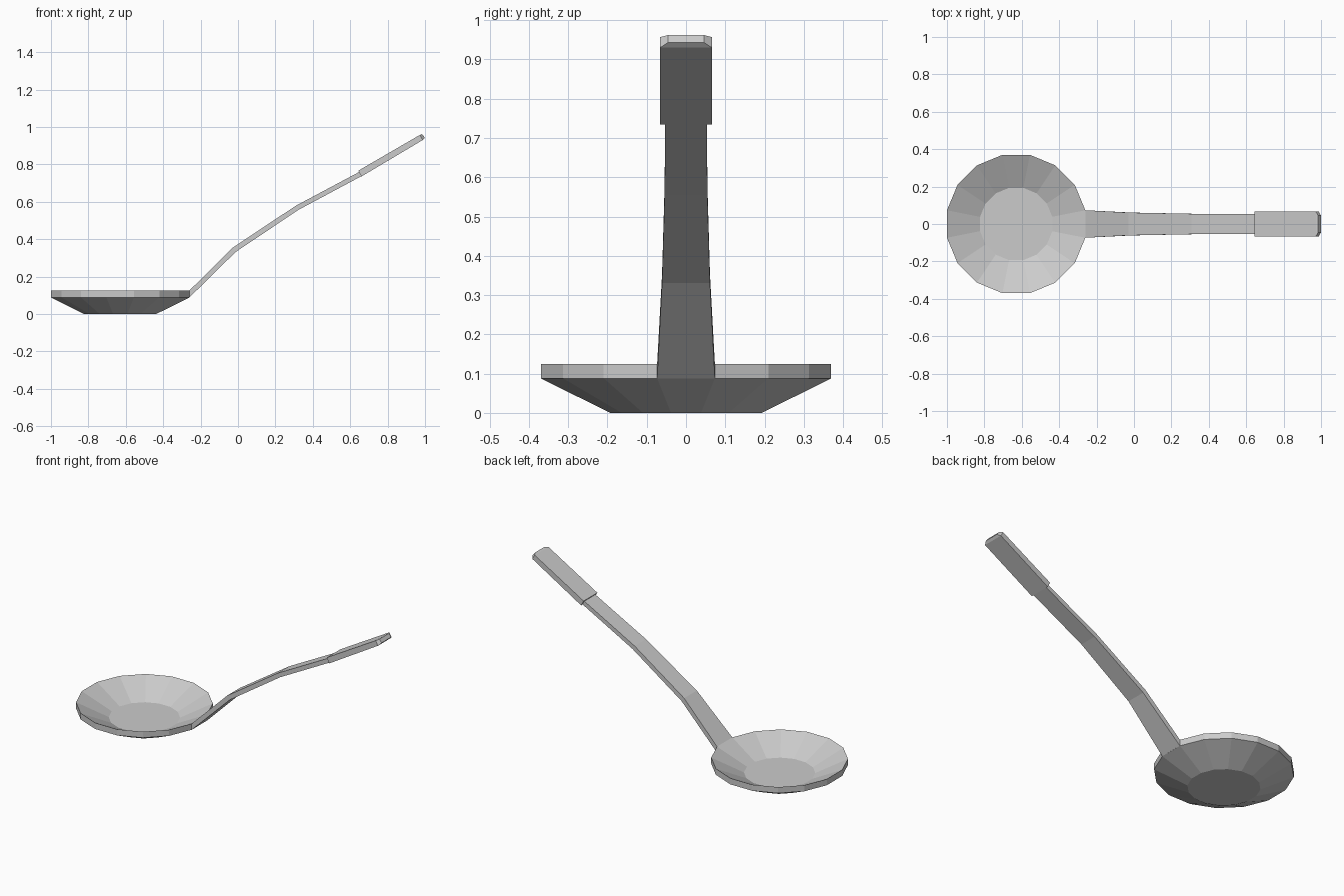
import bpy, bmesh, math

if "Cube" in bpy.data.objects:
    bpy.data.objects.remove(bpy.data.objects["Cube"])

BOWL_X = -0.63
SIDES = 16


def finish(name, bm):
    bmesh.ops.recalc_face_normals(bm, faces=bm.faces)
    mesh = bpy.data.meshes.new(name)
    bm.to_mesh(mesh)
    bm.free()
    obj = bpy.data.objects.new(name, mesh)
    bpy.context.collection.objects.link(obj)
    return obj


def skin(bm, rings, close=False):
    """Join equal rings of vertices with quads and cap the two ends."""
    n = len(rings[0])
    for a, b in zip(rings, rings[1:]):
        for i in range(n):
            j = (i + 1) % n
            bm.faces.new((a[i], a[j], b[j], b[i]))
    bm.faces.new(rings[0])
    bm.faces.new(rings[-1])


def bar(name, sections):
    """Rectangular bar; each section is (top x, top z, bottom x, bottom z, half width)."""
    bm = bmesh.new()
    rings = [[bm.verts.new(p) for p in ((tx, -w, tz), (tx, w, tz), (bx, w, bz), (bx, -w, bz))]
             for tx, tz, bx, bz, w in sections]
    skin(bm, rings)
    return finish(name, bm)


# Bowl: faceted dish with an upright rim edge, outer floor to inner floor
bm = bmesh.new()
rings = []
for r, z in ((0.197, 0.0), (0.377, 0.088), (0.377, 0.125), (0.197, 0.037)):
    ring = []
    for i in range(SIDES):
        a = 2 * math.pi * (i + 0.5) / SIDES
        ring.append(bm.verts.new((BOWL_X + r * math.cos(a), r * math.sin(a), z)))
    rings.append(ring)
skin(bm, rings)
finish("bowl", bm)

# Bent, tapering handle growing out of one rim facet
bar("handle", [
    (-0.260, 0.125, -0.260, 0.088, 0.0735),
    (-0.030, 0.353, -0.013, 0.331, 0.061),
    (0.308, 0.578, 0.322, 0.556, 0.0545),
    (0.655, 0.763, 0.668, 0.741, 0.053),
])

# Wider grip with a chamfered tip
bar("grip", [
    (0.643, 0.766, 0.660, 0.735, 0.066),
    (0.972, 0.957, 0.988, 0.930, 0.066),
    (0.984, 0.962, 0.999, 0.943, 0.046),
])
